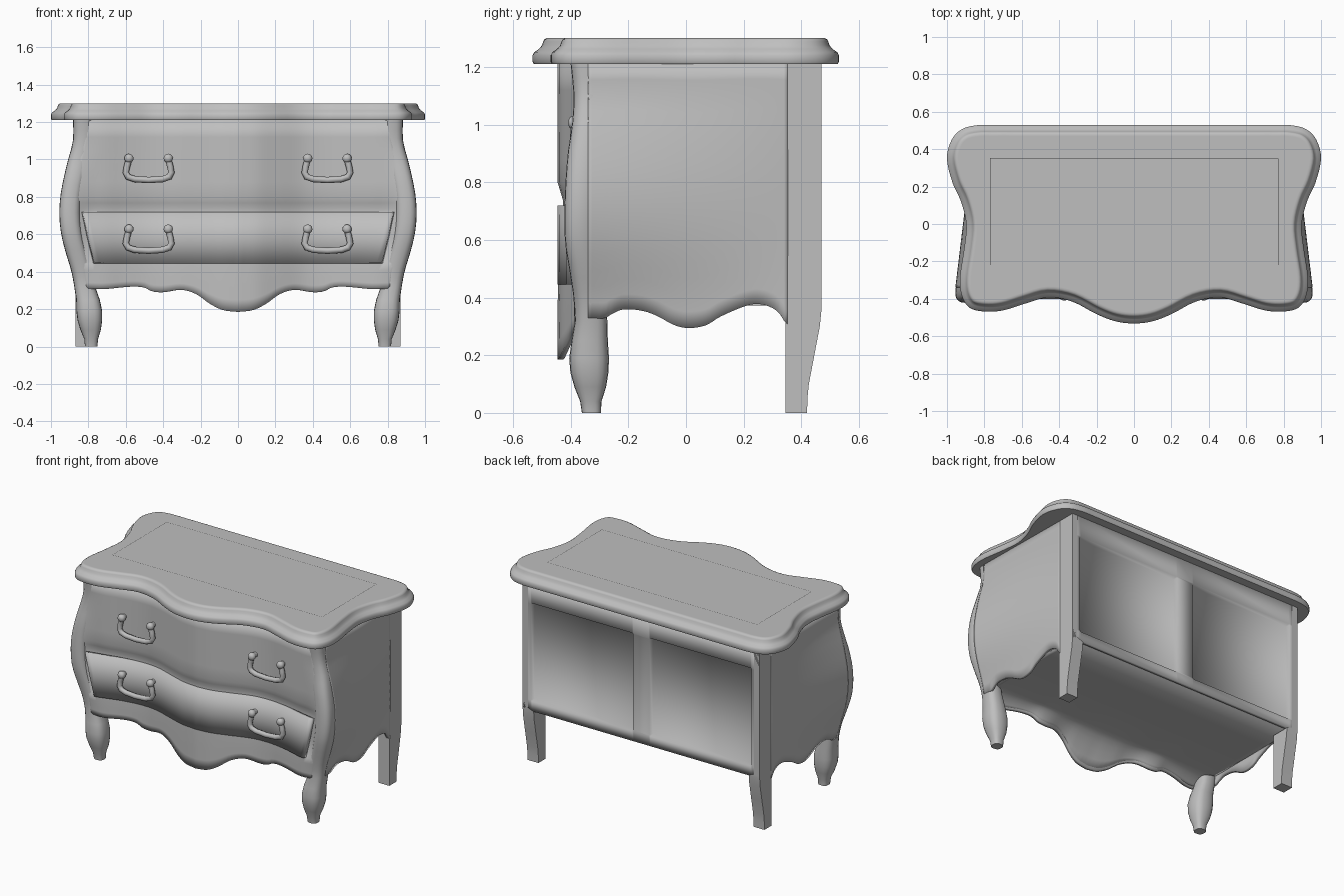
import bpy, bmesh, math
from mathutils import Vector

if "Cube" in bpy.data.objects:
    bpy.data.objects.remove(bpy.data.objects["Cube"])

grey = bpy.data.materials.new("plain_grey")
grey.diffuse_color = (0.52, 0.52, 0.52, 1)
grey.use_nodes = True
grey.node_tree.nodes["Principled BSDF"].inputs["Base Color"].default_value = grey.diffuse_color


def finish(obj, angle=35):
    obj.data.materials.clear()
    obj.data.materials.append(grey)
    bpy.ops.object.select_all(action='DESELECT')
    obj.select_set(True)
    bpy.context.view_layer.objects.active = obj
    bpy.ops.object.shade_smooth_by_angle(angle=math.radians(angle))
    return obj


def surface(name, rows, ring=False, thick=0.0, angle=35):
    """Skin rows of points; ring=True closes each row and caps both ends."""
    bm = bmesh.new()
    vs = [[bm.verts.new(p) for p in r] for r in rows]
    n = len(rows[0])
    for a, b in zip(vs, vs[1:]):
        for i in range(n if ring else n - 1):
            j = (i + 1) % n
            bm.faces.new((a[i], a[j], b[j], b[i]))
    if ring:
        bm.faces.new(vs[0])
        bm.faces.new(vs[-1])
    bmesh.ops.recalc_face_normals(bm, faces=bm.faces)
    me = bpy.data.meshes.new(name)
    bm.to_mesh(me)
    bm.free()
    obj = bpy.data.objects.new(name, me)
    bpy.context.collection.objects.link(obj)
    if thick:
        mod = obj.modifiers.new("thickness", 'SOLIDIFY')
        mod.thickness, mod.offset = thick, 0
    return finish(obj, angle)


def curve(pts, v):
    """Smooth curve through (key, value) points, keys ascending."""
    if v <= pts[0][0]:
        return pts[0][1]
    if v >= pts[-1][0]:
        return pts[-1][1]
    i = next(k for k in range(len(pts) - 1) if pts[k + 1][0] >= v)

    def slope(k):
        a, b = pts[max(k - 1, 0)], pts[min(k + 1, len(pts) - 1)]
        return (b[1] - a[1]) / (b[0] - a[0])
    (x0, y0), (x1, y1) = pts[i], pts[i + 1]
    h = x1 - x0
    t = (v - x0) / h
    return ((2*t**3 - 3*t**2 + 1) * y0 + (t**3 - 2*t**2 + t) * h * slope(i)
            + (3*t**2 - 2*t**3) * y1 + (t**3 - t**2) * h * slope(i + 1))


def span(a, b, n):
    return [a + (b - a) * i / n for i in range(n + 1)]


# Controlling curves: side bulge, post front, serpentine front, apron edges
BULGE = [(0.3, .872), (0.4, .89), (0.5, .92), (0.6, .945), (0.7, .955),
         (0.8, .95), (0.9, .932), (1.0, .908), (1.1, .882), (1.21, .882)]
POST_Y = [(0.32, -.385), (0.4, -.39), (0.5, -.405), (0.6, -.42), (0.75, -.42),
          (0.9, -.41), (1.0, -.395), (1.1, -.39), (1.21, -.40)]
FRONT = [(0, -.445), (.1, -.435), (.2, -.405), (.35, -.357), (.47, -.348),
         (.6, -.362), (.72, -.385), (.85, -.395)]
APRON = [(0, .185), (.08, .195), (.15, .23), (.22, .28), (.3, .303), (.4, .29),
         (.46, .295), (.5, .315), (.57, .32), (.72, .307), (.8, .31)]
SCALLOP = [(-.31, .33), (-.28, .33), (-.265, .34), (-.22, .36), (-.15, .355),
           (-.1, .337), (-.04, .305), (.01, .295), (.07, .305), (.12, .335),
           (.22, .375), (.27, .375), (.32, .35), (.343, .315), (.36, .30)]
front_y = lambda x: curve(FRONT, abs(x))
bulge = lambda z: curve(BULGE, z)

# Table top with shaped outline and moulded edge
half = [(.1, -.52), (.2, -.482), (.33, -.415), (.46, -.393), (.58, -.425),
        (.70, -.462), (.80, -.468), (.88, -.447), (.922, -.38), (.93, -.28),
        (.908, -.13), (.897, 0), (.925, .12), (.97, .22), (1.0, .35),
        (.975, .45), (.92, .507), (.84, .528), (.75, .53), (.6, .53), (.3, .53)]
ctrl = [Vector(p) for p in [(0, -.532)] + half + [(0, .53)]
        + [(-x, y) for x, y in reversed(half)]]
outline, N = [], len(ctrl)
for i in range(N):
    a, b, c, d = (ctrl[(i + k) % N] for k in (-1, 0, 1, 2))
    for t in (0, .25, .5, .75):
        outline.append(.5 * (2*b + (c - a)*t + (2*a - 5*b + 4*c - d)*t*t
                             + (3*b - a - 3*c + d)*t**3))


def inset(d):
    out, n = [], len(outline)
    for i, p in enumerate(outline):
        t = (outline[(i + 1) % n] - outline[i - 1]).normalized()
        out.append(p + Vector((-t.y, t.x)) * d)
    return out


surface("table_top", [[(p.x, p.y, z) for p in inset(d)] for d, z in (
    (.004, 1.21), (0, 1.217), (0, 1.24), (.006, 1.251), (.022, 1.262),
    (.033, 1.275), (.037, 1.288), (.041, 1.295), (.05, 1.30), (.06, 1.30))], ring=True)

# Hairline frame just above the top
for y, side in ((-.22, "front"), (.35, "back")):
    surface(side + "_top_line", [[(-.77, y + d, 1.31), (.77, y + d, 1.31)] for d in (0, .002)])
for x, side in ((-.77, "left"), (.77, "right")):
    surface(side + "_top_line", [[(x, y, 1.31), (x + .002, y, 1.31)] for y in (-.22, .35)])


# Serpentine front: upper drawer face, recess behind the lower drawer, apron
def front_point(u, z, recess):
    reach = bulge(z) - .055
    x = u * reach
    if z < .44:
        low = curve(APRON, abs(x))
        z = low + (.44 - low) * (z - .30) / .14
    b = max(0, 1 - (reach - abs(x)) / .14) ** 2
    y = front_y(x) + .01 + recess
    return (x, y * (1 - b) + (curve(POST_Y, z) + .012) * b, z)


levels = [(.30, 0), (.335, 0), (.37, 0), (.405, 0), (.44, 0), (.45, .015),
          (.58, .015), (.72, .018), (.74, .018), (.77, .009), (.80, 0), (.88, 0),
          (.96, 0), (1.04, 0), (1.12, 0), (1.21, 0)]
surface("front_panel", [[front_point(u, z, r) for u in span(-1, 1, 80)]
                        for z, r in levels], thick=.02, angle=50)

# Lower drawer front, narrowing downwards, with proud ends
surface("lower_drawer", [[(u * w, front_y(u * w) + .013 - .025 * abs(u) ** 6, z)
                          for u in span(-1, 1, 60)]
                         for w, z in ((.77, .445), (.803, .58), (.833, .72))], thick=.026)

# Underside, dropping to the apron edge at the front
floor_rows = []
for t in span(0, 1, 3):
    floor_rows.append([(x, .45 - .71 * t, .375) for x in span(-.85, .85, 56)])
for t in span(0, 1, 6)[1:]:
    floor_rows.append([(x, -.26 + (front_y(x) + .27) * t,
                        .375 + (curve(APRON, abs(x)) + .004 - .375) * t * t)
                       for x in span(-.80, .80, 56)])
surface("underside", floor_rows, thick=.006)

# Front leg sections: z, centre x, centre y, radius
FOOT = [(0, .785, -.328, .033), (.04, .785, -.33, .037), (.09, .788, -.332, .055),
        (.14, .792, -.335, .066), (.19, .795, -.336, .069), (.25, .802, -.334, .063)]


def leg_ring(s, z, cx, cy, r):
    ring = []
    for k in range(20):
        c, n = math.cos(k * math.tau / 20), math.sin(k * math.tau / 20)
        ring.append((s * (cx + r * math.copysign(abs(c) ** .75, c)),
                     cy + r * math.copysign(abs(n) ** .75, n), z))
    return ring


for s, side in ((1, "right"), (-1, "left")):
    # Curved front leg continuing up as the corner post
    sections = FOOT + [(z, bulge(z) - .056, curve(POST_Y, z) + .056, .056)
                       for z in span(.32, 1.21, 18)]
    surface(side + "_front_leg", [leg_ring(s, *q) for q in sections], ring=True)

    # Square back leg and post
    rows = []
    for z, xi, yb in ((0, .79, .42), (.05, .79, .421), (.1, .79, .426), (.2, .79, .445),
                      (.3, .79, .464), (.36, .79, .47), (.375, .83, .47), (1.21, .83, .47)):
        rows.append([(s * xi, .345, z), (s * .87, .345, z), (s * .87, yb, z), (s * xi, yb, z)])
    surface(side + "_back_leg", rows, ring=True)

    # Bulging side panel with scalloped lower edge
    rows = []
    for v in span(0, 1, 16):
        row = []
        for y in span(-.34, .352, 54):
            low = curve(SCALLOP, y)
            z = low + (1.21 - low) * v
            t = min(1, (.37 - y) / .71)
            row.append((s * (.86 + (bulge(z) - .87) * t), y, z))
        rows.append(row)
    surface(side + "_side_panel", rows, thick=.02, angle=50)

# Back with two sunken panels
xs = [-.865, -.815, -.805, -.065, -.055, .055, .065, .805, .815, .865]
zs = [.36, .42, .43, 1.07, 1.08, 1.21]
surface("back_panel", [[(x, .46 - (.022 if .06 < abs(x) < .81 and .425 < z < 1.075 else 0), z)
                        for x in xs] for z in zs], thick=.02, angle=80)

# Drawer handles: hanging bail between two knobs
BAIL = [(-.105, 1.0), (-.115, .965), (-.122, .93), (-.11, .907), (-.075, .895),
        (0, .89), (.075, .895), (.11, .907), (.122, .93), (.115, .965), (.105, 1.0)]
for cx, side in ((-.478, "left"), (.478, "right")):
    for dz, level in ((0, "upper"), (-.378, "lower")):
        name = f"{side}_{level}_handle"
        cu = bpy.data.curves.new(name, 'CURVE')
        cu.dimensions, cu.bevel_depth, cu.bevel_resolution = '3D', .017, 2
        cu.use_fill_caps = True
        sp = cu.splines.new('POLY')
        sp.points.add(len(BAIL) - 1)
        for p, (x, z) in zip(sp.points, BAIL):
            p.co = (cx + x, -.385, z + dz, 1)
        obj = bpy.data.objects.new(name, cu)
        bpy.context.collection.objects.link(obj)
        bpy.ops.object.select_all(action='DESELECT')
        obj.select_set(True)
        bpy.context.view_layer.objects.active = obj
        bpy.ops.object.convert(target='MESH')
        finish(bpy.context.object, 50)
        for dx in (-.105, .105):
            # Round knob on a stem, turned about the y axis
            rows = [[(cx + dx + r * math.cos(k * math.tau / 12), y,
                      1.006 + dz + r * math.sin(k * math.tau / 12)) for k in range(12)]
                    for y, r in ((-.33, .02), (-.358, .016), (-.368, .018), (-.377, .023),
                                 (-.39, .025), (-.402, .020), (-.408, .009))]
            surface(name + "_knob", rows, ring=True, angle=50)
